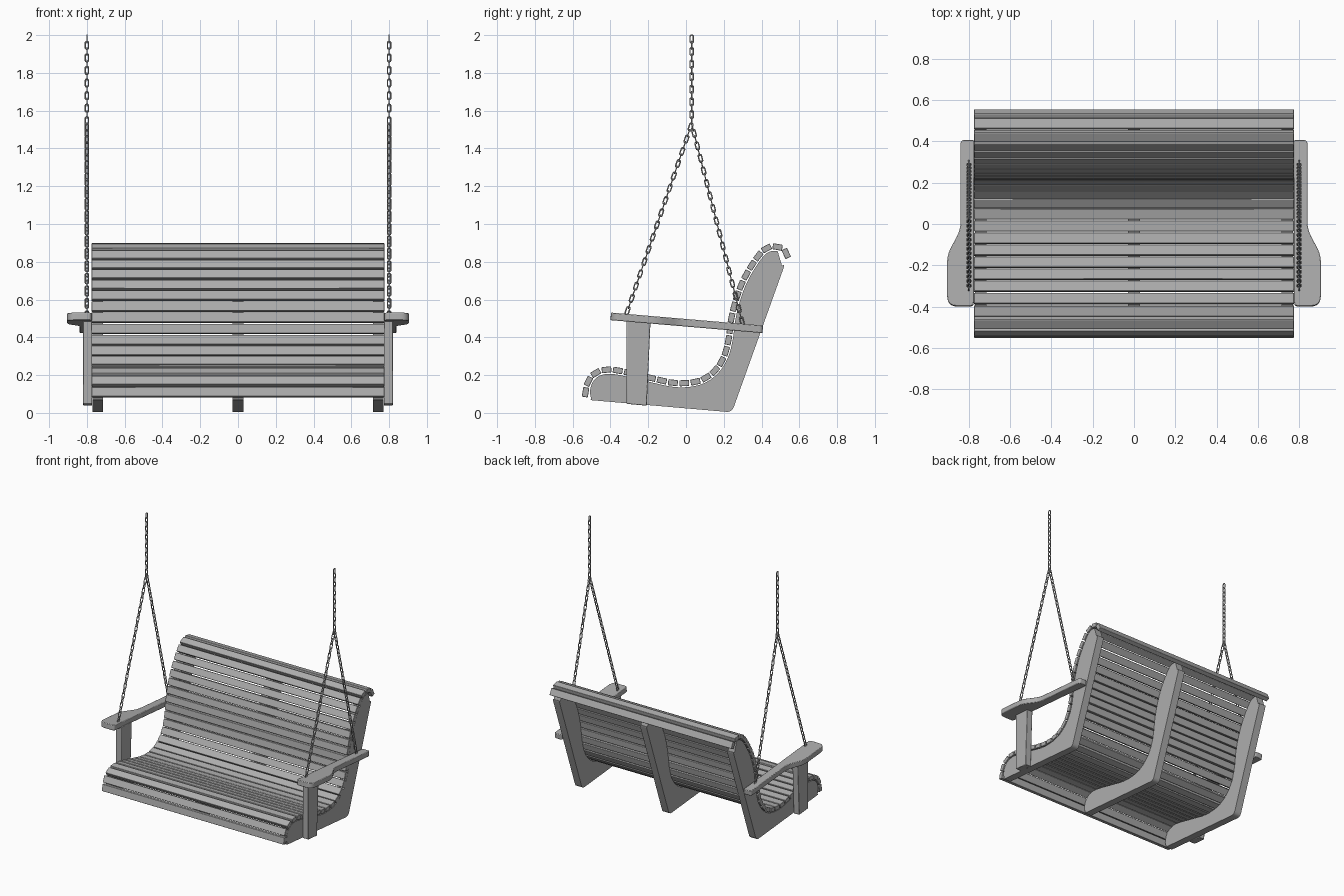
import bpy
import bmesh
import math
from mathutils import Vector, Matrix

if "Cube" in bpy.data.objects:
    bpy.data.objects.remove(bpy.data.objects["Cube"], do_unlink=True)


def material(name, rgb):
    mat = bpy.data.materials.new(name)
    mat.use_nodes = True
    mat.diffuse_color = (*rgb, 1)
    mat.node_tree.nodes["Principled BSDF"].inputs["Base Color"].default_value = (*rgb, 1)
    return mat


wood = material("grey wood", (0.42, 0.42, 0.42))


def finish(bm, name, mat, bevel=0.0):
    bmesh.ops.recalc_face_normals(bm, faces=bm.faces)
    mesh = bpy.data.meshes.new(name)
    bm.to_mesh(mesh)
    bm.free()
    mesh.materials.append(mat)
    obj = bpy.data.objects.new(name, mesh)
    bpy.context.collection.objects.link(obj)
    if bevel:
        mod = obj.modifiers.new("soft edges", "BEVEL")
        mod.width = bevel
        mod.segments = 2
        mod.limit_method = "ANGLE"
        mod.angle_limit = math.radians(50)
    bpy.context.view_layer.objects.active = obj
    obj.select_set(True)
    bpy.ops.object.shade_smooth_by_angle(angle=math.radians(30))
    obj.select_set(False)
    return obj


def prism(bm, outline, offset):
    """Extrude a closed 3D outline along an offset vector."""
    face = bm.faces.new([bm.verts.new(p) for p in outline])
    ext = bmesh.ops.extrude_face_region(bm, geom=[face])
    verts = [g for g in ext["geom"] if isinstance(g, bmesh.types.BMVert)]
    bmesh.ops.translate(bm, verts=verts, vec=offset)


def rounded(points, radii, steps=6):
    """Round the corners of a closed 2D outline."""
    out = []
    for i, (p, r) in enumerate(zip(points, radii)):
        p = Vector(p)
        a = p + (Vector(points[i - 1]) - p).normalized() * r
        b = p + (Vector(points[(i + 1) % len(points)]) - p).normalized() * r
        if r == 0:
            out.append(p)
            continue
        for k in range(steps + 1):
            t = k / steps
            out.append(a * (1 - t) ** 2 + p * 2 * t * (1 - t) + b * t * t)
    return out


def smooth_path(points, steps=12):
    """Catmull-Rom curve through 2D points."""
    pts = [Vector(p) for p in points]
    pts = [2 * pts[0] - pts[1]] + pts + [2 * pts[-1] - pts[-2]]
    out = []
    for a, b, c, d in zip(pts, pts[1:], pts[2:], pts[3:]):
        for k in range(steps):
            t = k / steps
            out.append(0.5 * (2 * b + (c - a) * t + (2 * a - 5 * b + 4 * c - d) * t * t
                              + (3 * b - a - 3 * c + d) * t ** 3))
    return out + [pts[-2]]


def sample(path, dist):
    """Position and direction at a distance along a path."""
    for a, b in zip(path, path[1:]):
        length = (b - a).length
        if dist <= length:
            break
        dist -= length
    direction = (b - a).normalized()
    return a + direction * dist, direction


# Side curve of the seat and back, as (y, z)
curve = smooth_path([(-.537, .08), (-.52, .16), (-.484, .207), (-.426, .228), (-.352, .223),
                     (-.19, .186), (-.07, .16), (.02, .16), (.093, .18), (.156, .228),
                     (.2, .297), (.225, .387), (.241, .504), (.268, .61), (.305, .705),
                     (.358, .796), (.41, .86), (.463, .88), (.516, .865), (.543, .817)])
total = sum((b - a).length for a, b in zip(curve, curve[1:]))

# Slats laid along the curve
COUNT = 28
pitch = total / COUNT
bm = bmesh.new()
for i in range(COUNT):
    centre, along = sample(curve, (i + 0.5) * pitch)
    normal = Vector((-along.y, along.x))
    w, h = along * (pitch * 0.43), normal * 0.016
    outline = [centre + w + h, centre - w + h, centre - w - h, centre + w - h]
    prism(bm, [(-0.775, p.x, p.y) for p in outline], (1.55, 0, 0))
finish(bm, "slats", wood, 0.003)

# Three ribs follow the underside of the slats
under = []
for i in range(61):
    centre, along = sample(curve, total * (0.02 + 0.93 * i / 60))
    under.append(centre - Vector((-along.y, along.x)) * 0.022)
base = rounded([(.525, .79), (.243, .003), (-.51, .068)], [.02, .03, .01])
rib = under + base
for x, name in ((-0.742, "right_rib"), (0, "middle_rib"), (0.742, "left_rib")):
    bm = bmesh.new()
    prism(bm, [(x - 0.028, p.x, p.y) for p in rib], (0.056, 0, 0))
    finish(bm, name, wood)

# Arm posts and armrests
post = [(-.315, .048), (-.208, .038), (-.188, .48), (-.315, .49)]
arm = rounded([(.776, -.4), (.905, -.4), (.905, -.15), (.84, -.03), (.84, .405), (.776, .405)],
              [.02, .05, .04, .04, .02, .008])
for side, name in ((-1, "right"), (1, "left")):
    bm = bmesh.new()
    prism(bm, [(side * 0.772, y, z) for y, z in post], (side * 0.048, 0, 0))
    finish(bm, name + "_arm_post", wood, 0.004)
    bm = bmesh.new()
    prism(bm, [(side * p.x, p.y, 0.457 - 0.085 * p.y) for p in arm], (0, 0.003, 0.04))
    finish(bm, name + "_armrest", wood, 0.004)


def add_link(bm, matrix, half=0.012, radius=0.009, wire=0.0036):
    """One oval chain link, long along local z."""
    rings, sides = 16, 6
    grid = []
    for i in range(rings):
        a = math.tau * (i + 0.5) / rings
        out = Vector((math.cos(a), 0, math.sin(a)))
        centre = out * radius + Vector((0, 0, math.copysign(half, out.z)))
        grid.append([bm.verts.new(matrix @ (centre + out * wire * math.cos(math.tau * j / sides)
                                            + Vector((0, wire * math.sin(math.tau * j / sides), 0))))
                     for j in range(sides)])
    for i in range(rings):
        for j in range(sides):
            r, s, k = grid[i], grid[(i + 1) % rings], (j + 1) % sides
            bm.faces.new([r[j], s[j], s[k], r[k]])


def add_chain(bm, start, end):
    start, end = Vector(start), Vector(end)
    step = end - start
    count = round(step.length / 0.034)
    turn = step.to_track_quat("Z", "X").to_matrix().to_4x4()
    for i in range(count):
        place = Matrix.Translation(start + step * ((i + 0.5) / count))
        add_link(bm, place @ turn @ Matrix.Rotation(math.pi / 2 * (i % 2), 4, "Z"))


# Hanging chains: two lower runs meet one upright run
for x, name in ((-0.8, "right_chain"), (0.8, "left_chain")):
    bm = bmesh.new()
    joint = (x, 0.03, 1.53)
    add_chain(bm, joint, (x, 0.03, 1.996))
    add_chain(bm, (x, -0.315, 0.525), joint)
    add_chain(bm, (x, 0.3, 0.47), joint)
    finish(bm, name, wood)
